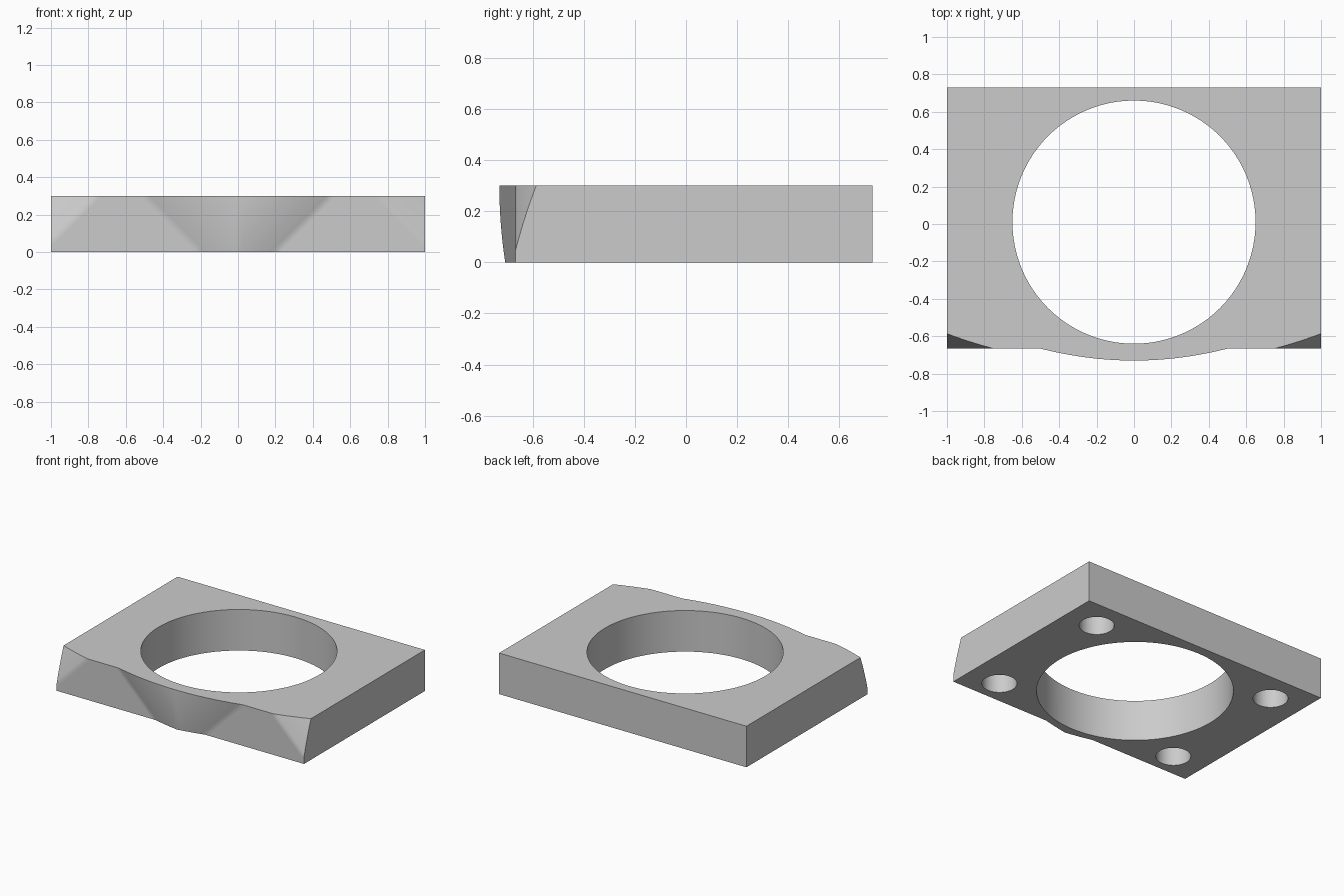
import bpy, bmesh, math

if "Cube" in bpy.data.objects:
    bpy.data.objects.remove(bpy.data.objects["Cube"])

H = 0.3          # plate height
BACK = 0.73
FLAT = -0.666    # plain part of the front face
STEP = 0.025     # grid step of the sculpted front
NX, NZ = 80, 12


def front_y(x, z):
    """Front surface: central bulge and swept corners along 45 degree lines."""
    u, v = abs(x) - z, abs(x) + z
    if u < 0.2:
        return -0.73 + (FLAT + 0.73) * ((u + 0.3) / 0.5) ** 2
    if v > 1.05:
        d = v - 1.05
        return FLAT + 0.26 * d + 0.24 * d * d
    return FLAT


# plate body with the faceted front grid
bm = bmesh.new()
grid = []
for j in range(NZ + 1):
    z = j * STEP
    grid.append([bm.verts.new((-1 + i * STEP, front_y(-1 + i * STEP, z), z)) for i in range(NX + 1)])
for j in range(NZ):
    for i in range(NX):
        a, b = grid[j][i], grid[j][i + 1]
        d, c = grid[j + 1][i], grid[j + 1][i + 1]
        xm, zm = -1 + (i + 0.5) * STEP, (j + 0.5) * STEP
        rising = (xm > 0) == (abs(xm) - zm < 0.3)
        for tri in (((a, b, c), (a, c, d)) if rising else ((a, b, d), (b, c, d))):
            bm.faces.new(tri)
bl, br, tr, tl = [bm.verts.new(p) for p in ((-1, BACK, 0), (1, BACK, 0), (1, BACK, H), (-1, BACK, H))]
bm.faces.new([br, bl, tl, tr])
bm.faces.new(grid[NZ] + [tr, tl])
bm.faces.new(grid[0][::-1] + [bl, br])
bm.faces.new([row[NX] for row in grid] + [tr, br])
bm.faces.new([row[0] for row in grid] + [tl, bl])
bmesh.ops.recalc_face_normals(bm, faces=bm.faces[:])
mesh = bpy.data.meshes.new("plate")
bm.to_mesh(mesh)
bm.free()
plate = bpy.data.objects.new("plate", mesh)
bpy.context.collection.objects.link(plate)

grey = bpy.data.materials.new("plain grey")
grey.diffuse_color = (0.6, 0.6, 0.6, 1)
grey.use_nodes = True
grey.node_tree.nodes["Principled BSDF"].inputs["Base Color"].default_value = grey.diffuse_color
mesh.materials.append(grey)


def cut(x, y, r, z0, z1, sides):
    """Bore a round hole through the plate between two heights."""
    bpy.ops.mesh.primitive_cylinder_add(vertices=sides, radius=r, depth=z1 - z0,
                                        location=(x, y, (z0 + z1) / 2))
    cutter = bpy.context.object
    cutter.name = "hole_cutter"
    cutter.hide_render = True
    cutter.data.materials.append(grey)
    mod = plate.modifiers.new("hole", 'BOOLEAN')
    mod.operation = 'DIFFERENCE'
    mod.solver = 'EXACT'
    mod.object = cutter
    bpy.ops.object.select_all(action='DESELECT')
    plate.select_set(True)
    bpy.context.view_layer.objects.active = plate
    bpy.ops.object.modifier_apply(modifier=mod.name)
    bpy.data.objects.remove(cutter)


# large through hole and four blind holes underneath
cut(0, 0.01, 0.65, -0.1, H + 0.1, 96)
for sx in (-1, 1):
    for sy in (-1, 1):
        cut(0.75 * sx, 0.01 + 0.5 * sy, 0.116, -0.1, 0.2, 48)

bpy.ops.object.shade_smooth_by_angle(angle=math.radians(30))
